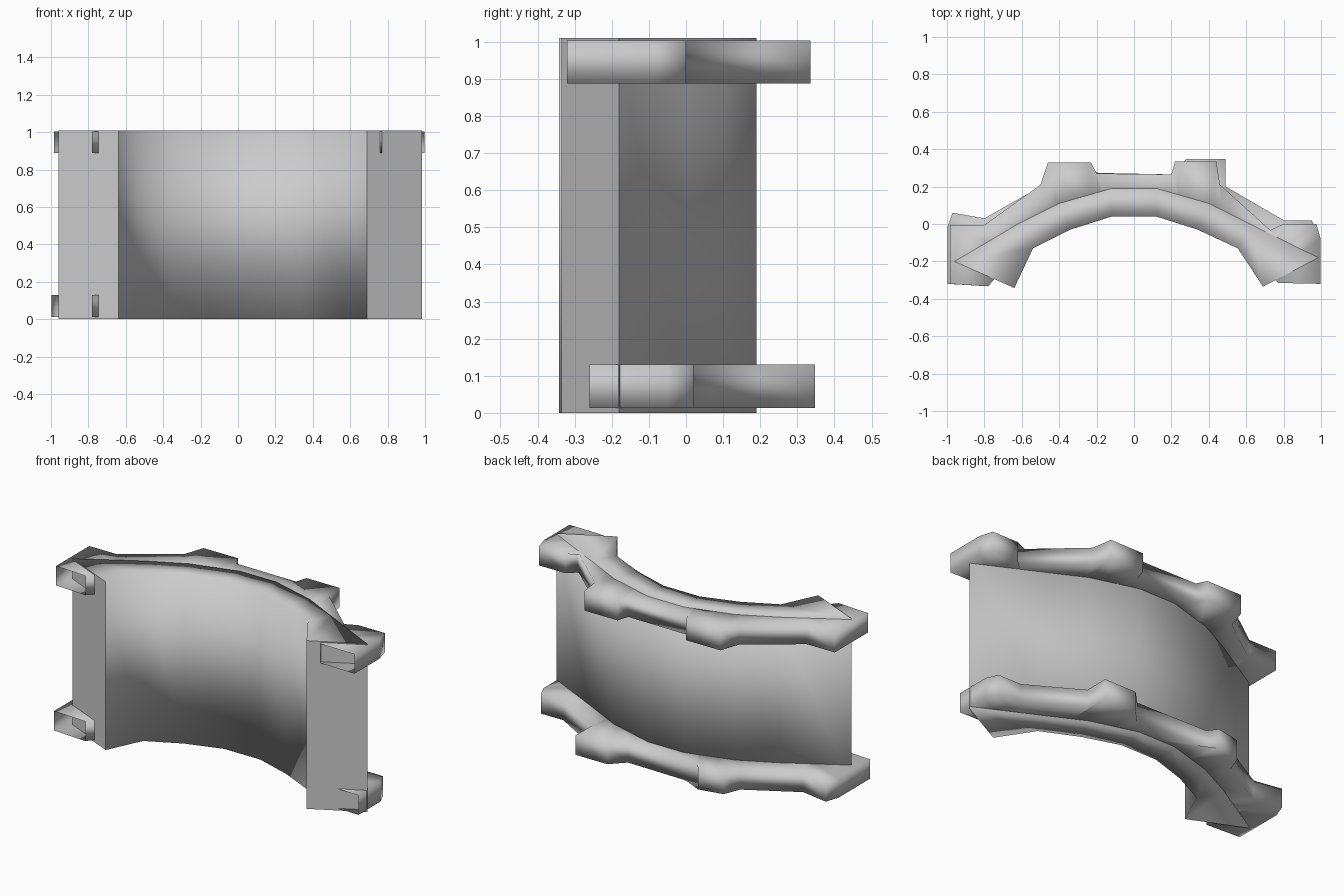
import bpy, bmesh

cube = bpy.data.objects.get("Cube")
if cube:
    bpy.data.objects.remove(cube, do_unlink=True)

grey = bpy.data.materials.new("plain grey")
grey.use_nodes = True
grey.diffuse_color = (0.6, 0.6, 0.6, 1)
grey.node_tree.nodes["Principled BSDF"].inputs["Base Color"].default_value = (0.6, 0.6, 0.6, 1)


def build_band(name, back, front, low, high, closed):
    """Extrude the strip between two plan curves; smooth except its end corners."""
    bm = bmesh.new()
    rails = [[bm.verts.new((x, y, z)) for x, y in path]
             for path, z in ((back, low), (back, high), (front, high), (front, low))]
    for a, b in zip(rails, rails[1:] + rails[:1]):
        for i in range(len(a) - 1):
            bm.faces.new((a[i], a[i + 1], b[i + 1], b[i]))
    if closed:
        for i in (0, -1):
            cap = bm.faces.new([rail[i] for rail in rails])
            for edge in cap.edges:
                edge.smooth = False
    bmesh.ops.recalc_face_normals(bm, faces=bm.faces)
    for face in bm.faces:
        face.smooth = True
    mesh = bpy.data.meshes.new(name)
    bm.to_mesh(mesh)
    bm.free()
    mesh.materials.append(grey)
    obj = bpy.data.objects.new(name, mesh)
    bpy.context.collection.objects.link(obj)
    return obj


# Curved wall with slanted ends
wall_back = [(-.96, -.2), (-.62, .0), (-.4, .11), (-.12, .19),
             (.12, .19), (.4, .11), (.62, .0), (.985, -.18)]
wall_front = [(-.64, -.342), (-.54, -.13), (-.34, -.03), (-.12, .04),
              (.12, .04), (.34, -.03), (.555, -.13), (.69, -.335)]
build_band("curved_wall", wall_back, wall_front, 0, 1.01, True)

# Toothed rims, open where they run past the wall ends
top_back = [(-.985, -.32), (-.985, -.005), (-.8, -.005), (-.5, .21), (-.46, .33),
            (-.23, .33), (-.2, .27), (.2, .265), (.22, .335), (.44, .335),
            (.46, .21), (.77, -.07), (.8, .0), (.975, .0), (.998, -.08), (.998, -.32)]
bottom_back = [(-.998, -.32), (-.998, -.02), (-.97, .06), (-.8, .03), (-.5, .2),
               (-.46, .3), (-.31, .33), (-.28, .275), (.2, .265), (.28, .347),
               (.49, .347), (.49, .2), (.8, .02), (.95, .02), (.982, -.05), (.982, -.26)]
rim_front = [(-.78, -.333), (-.7, -.24), (-.65, -.15), (-.48, -.01), (-.4, .03),
             (-.25, .08), (-.15, .11), (.15, .11), (.25, .08), (.4, .03),
             (.48, -.01), (.6, -.09), (.65, -.14), (.7, -.2), (.74, -.27), (.77, -.315)]
build_band("top_rim", top_back, rim_front, .888, 1.004, False)
build_band("bottom_rim", bottom_back, rim_front[:-2] + [(.73, -.22), (.78, -.255)],
           .013, .13, False)
